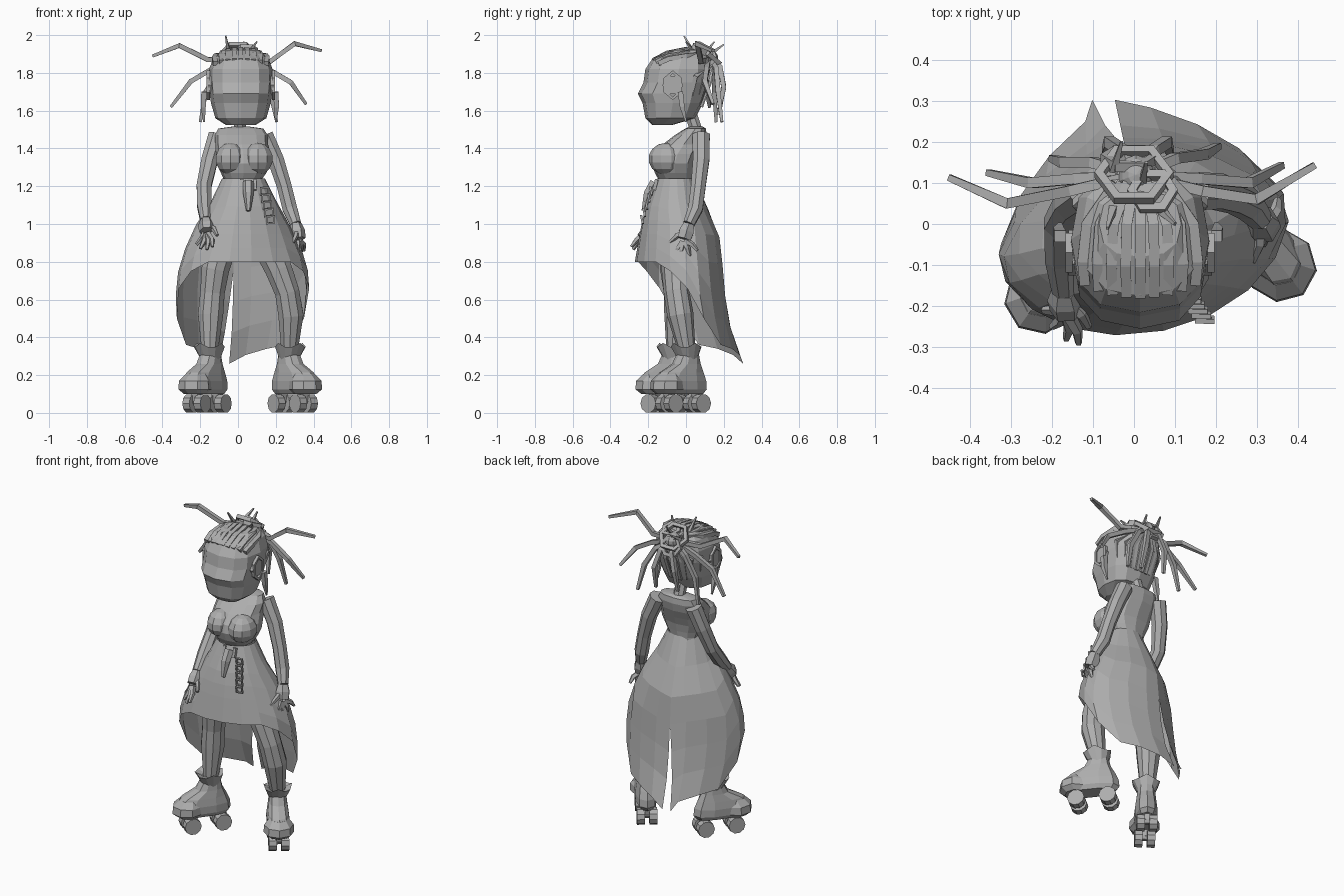
import bpy, bmesh, math
from mathutils import Vector, Matrix

cube = bpy.data.objects.get("Cube")
if cube:
    bpy.data.objects.remove(cube, do_unlink=True)

grey = bpy.data.materials.new("plain_grey")
grey.use_nodes = True
colour = (0.42, 0.42, 0.42, 1)
grey.diffuse_color = colour
grey.node_tree.nodes["Principled BSDF"].inputs["Base Color"].default_value = colour


def make(name, verts, faces):
    mesh = bpy.data.meshes.new(name)
    mesh.from_pydata(verts, [], faces)
    bm = bmesh.new()
    bm.from_mesh(mesh)
    bmesh.ops.recalc_face_normals(bm, faces=bm.faces)
    bm.to_mesh(mesh)
    bm.free()
    mesh.materials.append(grey)
    ob = bpy.data.objects.new(name, mesh)
    bpy.context.collection.objects.link(ob)
    return ob


def skin(name, rings, closed=False):
    """Join equal rings of points; cap the ends, or close into a loop."""
    n, m = len(rings[0]), len(rings)
    verts = [p for ring in rings for p in ring]
    faces = [(i * n + j, i * n + (j + 1) % n, (i + 1) % m * n + (j + 1) % n, (i + 1) % m * n + j)
             for i in range(m if closed else m - 1) for j in range(n)]
    if not closed:
        faces += [tuple(range(n)), tuple((m - 1) * n + j for j in range(n))]
    return make(name, verts, faces)


def bend(v, power):
    return math.copysign(abs(v) ** power, v)


def loft(name, rows, sides=12, power=0.8):
    """Rows of height, centre x, half width, front y, back y."""
    rings = []
    for z, cx, rx, front, back in rows:
        ring = []
        for j in range(sides):
            a = math.tau * j / sides
            y = (front + back) / 2 - (back - front) / 2 * bend(math.cos(a), power)
            ring.append((cx + rx * bend(math.sin(a), power), y, z))
        rings.append(ring)
    return skin(name, rings)


def tube(name, points, radii, sides=4, closed=False):
    """Sweep a polygon along a path with one radius or a radius per point."""
    pts = [Vector(p) for p in points]
    n = len(pts)
    if not isinstance(radii, (list, tuple)):
        radii = [radii] * n
    span = pts[-1] - pts[0]
    axis = min(range(3), key=lambda k: abs(span[k]))
    ref = Vector([float(k == axis) for k in range(3)])
    if closed:
        ref = (pts[1] - pts[0]).cross(pts[2] - pts[1]).normalized()
    rings = []
    for i, p in enumerate(pts):
        before = pts[i - 1] if closed else pts[max(i - 1, 0)]
        after = pts[(i + 1) % n] if closed else pts[min(i + 1, n - 1)]
        t = (after - before).normalized()
        u = t.cross(ref).normalized()
        v = t.cross(u)
        rings.append([p + radii[i] * (u * math.cos(a) + v * math.sin(a))
                      for a in (math.tau * (j + 0.5) / sides for j in range(sides))])
    return skin(name, rings, closed)


def cylinder(name, centre, axis, radius, depth, sides=10):
    c, d = Vector(centre), Vector(axis) * depth / 2
    return tube(name, [c - d, c + d], radius, sides)


def ball(name, centre, scale):
    bm = bmesh.new()
    bmesh.ops.create_uvsphere(bm, u_segments=10, v_segments=7, radius=1)
    bm.transform(Matrix.Translation(centre) @ Matrix.Diagonal((*scale, 1)))
    make(name, [v.co for v in bm.verts], [[v.index for v in f.verts] for f in bm.faces])
    bm.free()


# Head, neck and torso
loft("head", [(1.525, .015, .08, -.18, -.07), (1.56, .015, .135, -.215, .05),
              (1.64, .015, .158, -.23, .09), (1.69, .015, .165, -.255, .11),
              (1.75, .015, .17, -.225, .13), (1.82, .015, .168, -.215, .14),
              (1.88, .015, .145, -.175, .13), (1.92, .015, .1, -.08, .08)])
tube("neck", [(.01, .06, 1.48), (.01, .02, 1.6)], .035, 8)
loft("torso", [(1.18, .025, .11, -.15, .04), (1.235, .025, .10, -.145, .045),
               (1.27, .03, .12, -.165, .05), (1.32, .03, .145, -.18, .06),
               (1.37, .028, .145, -.17, .08), (1.42, .02, .14, -.125, .1),
               (1.47, .018, .14, -.06, .11), (1.505, .015, .12, -.005, .105),
               (1.515, .015, .05, .02, .09)])
for s, side in ((-1, "right"), (1, "left")):
    ball(side + "_bust", (.033 + s * .073, -.105, 1.345), (.082, .094, .085))
    x = .015 + s * .165
    cylinder(side + "_ear", (x, -.07, 1.735), (1, 0, 0), .055, .02, 6)
    tube(side + "_ear_rim", [(x + s * .008, -.07 + .047 * math.cos(a), 1.735 + .07 * math.sin(a))
                             for a in (math.tau * (k + .5) / 6 for k in range(6))], .012, 4, True)

# Braided rows over the scalp, gathered into the knot
for i in range(9):
    u = i / 4 - 1
    q = u * u
    tube("top_braid", [(.015 + .135 * u, -.175 + .03 * q, 1.865 - .015 * q),
                       (.015 + .14 * u, -.1 + .01 * q, 1.905 - .03 * q),
                       (.015 + .13 * u, 0, 1.925 - .035 * q), (.015 + .06 * u, .1, 1.9)], .018)
    tube("back_braid", [(.015 + .125 * u, .08 - .06 * q, 1.62 + .04 * q),
                        (.015 + .155 * u, .13 - .08 * q, 1.76 + .02 * q),
                        (.015 + .05 * u, .14, 1.86)], .015)

# Knot of hair loops on the crown
for cx, cy, cz, r, tilt in ((0, .12, 1.9, .085, .7), (.045, .08, 1.92, .05, .4), (-.01, .16, 1.86, .06, 1.2)):
    loop = [(cx + r * math.cos(a), cy + r * math.sin(a) * math.cos(tilt), cz - r * math.sin(a) * math.sin(tilt))
            for a in (math.tau * k / 6 for k in range(6))]
    tube("hair_loop", loop, .016, 4, True)
ball("hair_knot", (.005, .12, 1.88), (.045, .05, .045))

# Loose dreadlocks radiating from the knot
dreads = [((-.16, .08, 1.87), (-.31, .05, 1.945), (-.45, .113, 1.89)),
          ((.17, .08, 1.86), (.3, .06, 1.955), (.44, .143, 1.918)),
          ((-.14, .11, 1.82), (-.25, .1, 1.755), (-.355, .125, 1.62)),
          ((.16, .11, 1.82), (.28, .1, 1.75), (.36, .143, 1.635)),
          ((-.1, .15, 1.82), (-.17, .15, 1.7), (-.2, .16, 1.54)),
          ((.1, .16, 1.82), (.17, .17, 1.7), (.205, .19, 1.54)),
          ((-.03, .18, 1.83), (-.06, .2, 1.73), (-.07, .18, 1.6)),
          ((.05, .18, 1.83), (.08, .2, 1.72), (.09, .17, 1.58))]
for d in dreads:
    tube("dreadlock", [(.005, .12, 1.88), *d], [.016, .018, .018, .011])
for base, tip in (((-.05, .04, 1.91), (-.065, -.01, 1.995)), ((.06, .04, 1.91), (.1, .0, 1.965)),
                  ((.02, .1, 1.9), (.03, .15, 1.965)), ((-.05, .13, 1.9), (-.03, .2, 1.95))):
    tube("short_lock", [base, tip], [.014, .005])
for x in (-.18, .2):
    tube("side_lock", [(x, -.03, 1.7), (x * 1.02, -.02, 1.62), (x, 0, 1.54)], [.02, .018, .006])


# Arms and spread fingers
def arm(side, path, palm, tips):
    tube(side + "_arm", path, [.05, .047, .042, .042, .032], 8)
    wrist, end = Vector(path[-1]), Vector(palm)
    tube(side + "_palm", [wrist, (wrist + end) / 2, end], [.032, .044, .04], 6)
    for i, tip in enumerate(tips):
        tip = Vector(tip)
        root = end.lerp(tip, .15) if i else wrist.lerp(end, .4)
        knuckle = root.lerp(tip, .55) + Vector((.008, 0, .008))
        tube(side + "_finger", [root, knuckle, tip], [.018, .015, .009], 5)


arm("left", [(.14, .08, 1.47), (.2, .08, 1.34), (.245, .065, 1.2), (.275, .05, 1.08), (.305, .015, 1.0)],
    (.318, -.01, .92), [(.29, -.09, .9), (.3, -.06, .83), (.315, -.03, .815), (.33, .02, .83), (.35, .06, .86)])
arm("right", [(-.11, .08, 1.47), (-.15, .05, 1.34), (-.18, 0, 1.2), (-.178, -.08, 1.1), (-.17, -.16, 1.02)],
    (-.165, -.21, .96), [(-.11, -.25, .94), (-.135, -.29, .88), (-.165, -.28, .865), (-.2, -.25, .87), (-.22, -.21, .89)])

# Long skirt: short in front, trailing to two points at the back, turned a little
SKIRT = [(1.24, .115, -.155, .045), (1.1, .185, -.21, .105), (1.0, .25, -.235, .175),
         (.8, .345, -.265, .195), (.62, .362, -.26, .21), (.44, .345, -.22, .24), (.26, .3, -.2, .31)]
HEM = [(0, .8), (40, .8), (60, .75), (80, .66), (100, .5), (120, .36), (150, .33), (180, .26)]


def lerp_table(table, x):
    for a, b in zip(table, table[1:]):
        lo, hi = sorted((a[0], b[0]))
        if lo <= x <= hi:
            f = (x - a[0]) / (b[0] - a[0])
            return [p + (q - p) * f for p, q in zip(a, b)][1:]
    return table[-1][1:]


columns, rows = 18, 6
turn = Matrix.Rotation(math.radians(12), 4, "Z")
verts = []
for c in range(columns + 1):
    deg = -180 + 360 * c / columns
    phi = math.radians(deg)
    hem = lerp_table(HEM, abs(deg))[0]
    for r in range(rows + 1):
        z = 1.24 + (hem - 1.24) * r / rows
        rx, front, back = lerp_table(SKIRT, z)
        power = 1.25 if abs(deg) > 90 and z < 1.15 else 1
        p = turn @ Vector((rx * bend(math.sin(phi), power),
                           (front + back) / 2 - (back - front) / 2 * bend(math.cos(phi), power) + .03, z))
        if c == 0:
            p.x -= .055 * max(0, min(1, (.75 - z) / .49))
        verts.append(p + Vector((.024, -.03, 0)))
step = rows + 1
make("skirt", verts, [(c * step + r, c * step + r + 1, (c + 1) * step + r + 1, (c + 1) * step + r)
                      for c in range(columns) for r in range(rows)])

# Pouch and chain hanging from the waist
tube("waist_pouch", [(.055, -.165, 1.22), (.055, -.2, 1.16), (.055, -.225, 1.07)], [.03, .028, .012], 6)
for k in range(5):
    z = 1.175 - .038 * k
    y = -.185 - .012 * k
    tube("chain_link", [(.14 + .008 * k + dx, y - dz * .2, z + dz)
                        for dx, dz in ((-.02, -.02), (.02, -.016), (.02, .02), (-.02, .016))], .008, 4, True)
for x in (.02, .09):
    tube("belt_loop", [(x, -.155, 1.235), (x, -.17, 1.18)], .013)

# Legs
tube("right_leg", [(-.07, -.05, .95), (-.12, -.06, .76), (-.135, -.05, .64), (-.145, -.045, .52), (-.15, -.06, .3)],
     [.09, .077, .068, .07, .042], 10)
tube("left_leg", [(.13, -.05, .95), (.215, -.055, .76), (.26, -.05, .64), (.28, -.03, .52), (.272, .01, .3)],
     [.09, .075, .068, .07, .042], 10)


# Roller skates with broad toe caps
def skate(side, x, y, angle):
    parts = [loft(side + "_boot", [(.1, 0, .05, -.2, .1), (.125, 0, .066, -.225, .12), (.17, 0, .068, -.225, .115),
                                   (.215, 0, .062, -.18, .095), (.26, 0, .055, -.09, .07), (.32, 0, .05, -.055, .055)], 10),
             loft(side + "_toe_cap", [(.1, 0, .06, -.2, -.07), (.125, 0, .088, -.232, -.05),
                                      (.17, 0, .085, -.228, -.05), (.205, 0, .055, -.19, -.06)], 8, 1)]
    cuff = [[(r * math.sin(a), -r * math.cos(a) - shift, z + (.02 if j % 3 == 0 and z > .34 else 0))
             for j, a in enumerate(math.tau * k / 12 for k in range(12))]
            for r, z, shift in ((.05, .28, 0), (.082, .35, .012), (.045, .335, 0))]
    parts.append(skin(side + "_boot_cuff", cuff))
    for wy in (-.125, .06):
        parts.append(cylinder(side + "_axle", (0, wy, .06), (1, 0, 0), .02, .09, 6))
        parts.append(tube(side + "_truck", [(0, wy, .06), (0, wy, .12)], [.025, .035]))
        for wx in (-.036, .036):
            parts.append(cylinder(side + "_wheel", (wx, wy, .05), (1, 0, 0), .05, .045))
    for ob in parts:
        ob.matrix_world = Matrix.Translation((x, y, 0)) @ Matrix.Rotation(math.radians(angle), 4, "Z")


skate("right", -.145, -.065, -36)
skate("left", .27, .01, 38)
